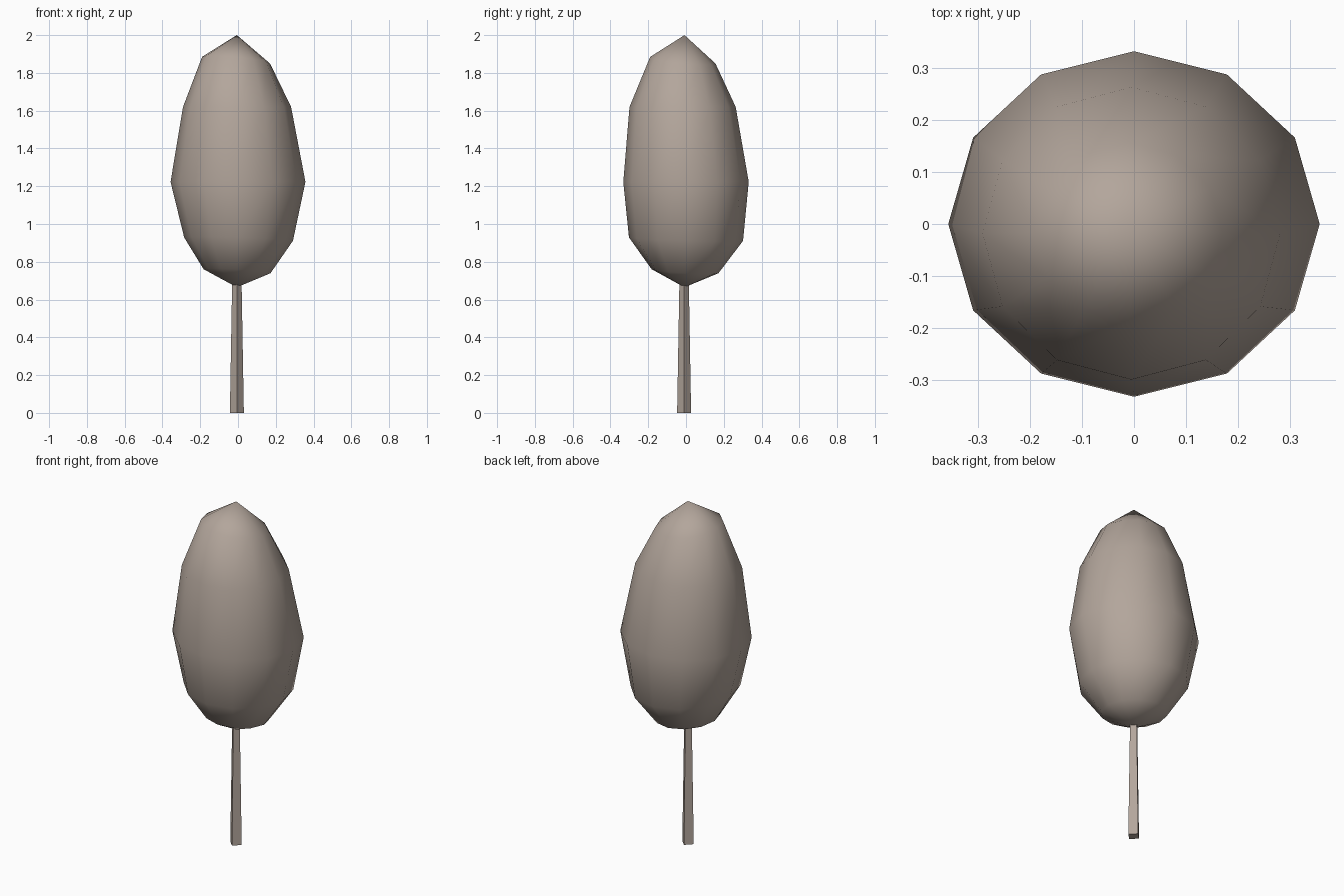
import bpy, bmesh
from math import cos, sin, tau

cube = bpy.data.objects.get("Cube")
if cube:
    bpy.data.objects.remove(cube, do_unlink=True)

taupe = bpy.data.materials.new("taupe")
taupe.use_nodes = True
colour = (0.45, 0.38, 0.33, 1)
taupe.diffuse_color = colour
taupe.node_tree.nodes["Principled BSDF"].inputs["Base Color"].default_value = colour


def lofted(name, rings, sides, top=None, bottom=None, smooth=False):
    """Join stacked rings (z, rx, ry, cx, cy, tilt); close with a pole or a flat cap."""
    bm = bmesh.new()
    loops = []
    for z, rx, ry, cx, cy, tilt in rings:
        loop = []
        for i in range(sides):
            x, y = rx * cos(tau * i / sides), ry * sin(tau * i / sides)
            loop.append(bm.verts.new((cx + x, cy + y, z - tilt * (x + y))))
        loops.append(loop)
    for a, b in zip(loops, loops[1:]):
        for i in range(sides):
            j = (i + 1) % sides
            bm.faces.new((a[i], a[j], b[j], b[i]))
    for loop, pole in ((loops[0], bottom), (loops[-1], top)):
        if pole:
            tip = bm.verts.new(pole)
            for i in range(sides):
                bm.faces.new((loop[i], loop[(i + 1) % sides], tip))
        else:
            bm.faces.new(loop)
    bmesh.ops.recalc_face_normals(bm, faces=bm.faces)
    for face in bm.faces:
        face.smooth = smooth
    mesh = bpy.data.meshes.new(name)
    bm.to_mesh(mesh)
    bm.free()
    mesh.materials.append(taupe)
    obj = bpy.data.objects.new(name, mesh)
    bpy.context.collection.objects.link(obj)
    return obj


# Egg-shaped foliage, slightly lopsided
lofted("foliage", [
    (0.75, 0.177, 0.177, -0.005, -0.005, 0.06),
    (0.92, 0.288, 0.302, 0.003, 0, 0.03),
    (1.223, 0.357, 0.332, 0, 0, 0),
    (1.62, 0.286, 0.281, -0.005, -0.018, 0),
    (1.867, 0.18, 0.173, -0.01, -0.017, 0.1),
], 12, top=(-0.006, -0.008, 2), bottom=(-0.006, -0.008, 0.665), smooth=True)

# Tapered four-sided trunk, set cornerwise
lofted("trunk", [
    (0, 0.037, 0.037, -0.006, -0.01, 0),
    (0.69, 0.025, 0.025, -0.006, -0.01, 0),
], 4)
